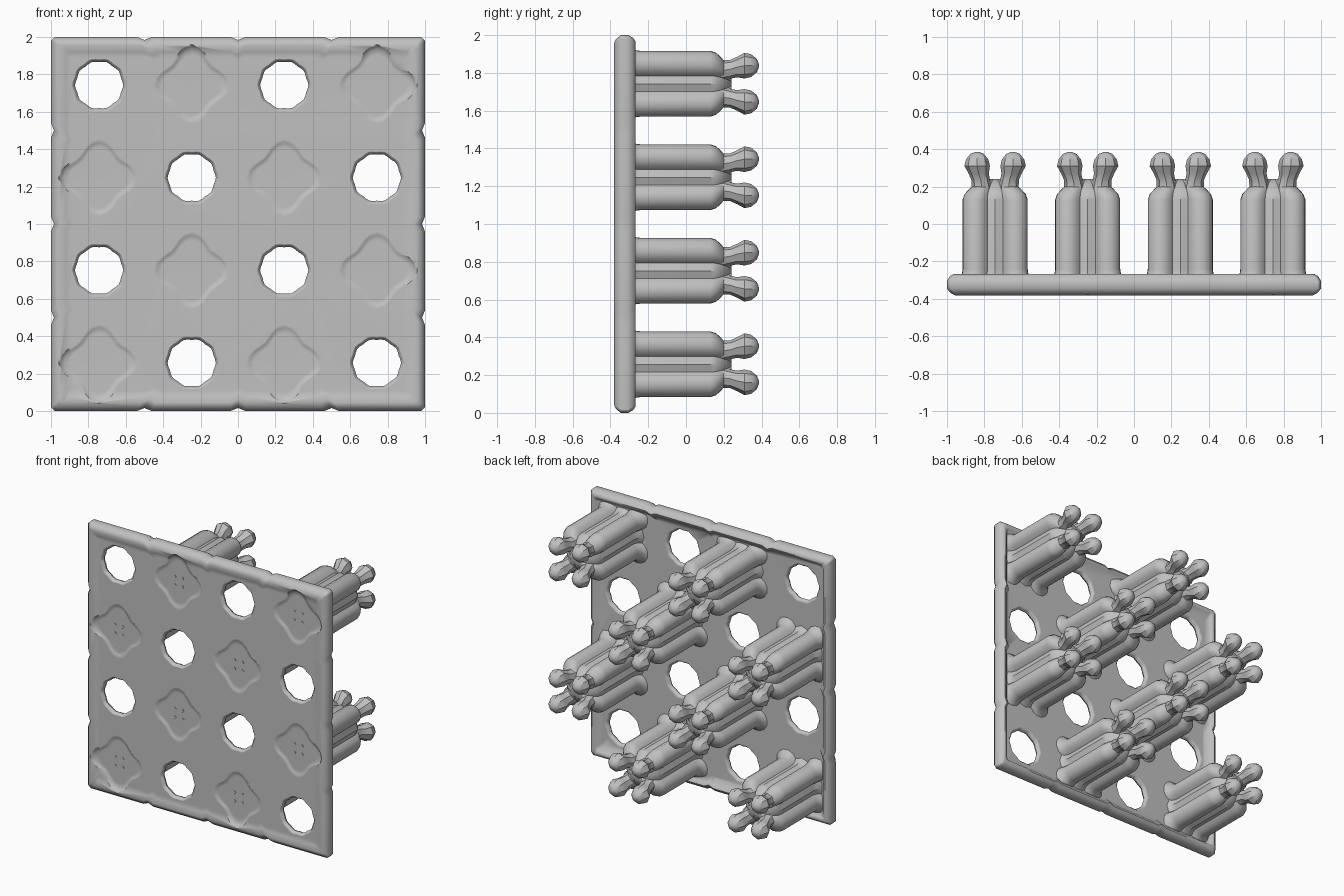
import bpy, bmesh
from math import sin, cos, pi, radians

if "Cube" in bpy.data.objects:
    bpy.data.objects.remove(bpy.data.objects["Cube"])

grey = bpy.data.materials.new("plain grey")
grey.use_nodes = True
GREY = (0.53, 0.53, 0.53, 1)
grey.diffuse_color = GREY
grey.node_tree.nodes["Principled BSDF"].inputs["Base Color"].default_value = GREY

PITCH = 0.495


def loft(bm, rings):
    """Skin a stack of (outline, y) rings and cap both ends."""
    loops = [[bm.verts.new((u, y, v)) for u, v in pts] for pts, y in rings]
    n = len(loops[0])
    for a, b in zip(loops, loops[1:]):
        for i in range(n):
            j = (i + 1) % n
            bm.faces.new((a[i], a[j], b[j], b[i]))
    bm.faces.new(loops[0][::-1])
    bm.faces.new(loops[-1])


def polar(n, radius, centre=(0, 0), shape=lambda a: 1):
    """Closed outline whose radius varies with angle."""
    angles = [2 * pi * i / n for i in range(n)]
    return [(centre[0] + radius * shape(a) * cos(a),
             centre[1] + radius * shape(a) * sin(a)) for a in angles]


def finish(bm, name):
    bmesh.ops.recalc_face_normals(bm, faces=bm.faces)
    mesh = bpy.data.meshes.new(name)
    bm.to_mesh(mesh)
    bm.free()
    mesh.materials.append(grey)
    ob = bpy.data.objects.new(name, mesh)
    bpy.context.collection.objects.link(ob)
    return ob


def activate(ob):
    bpy.ops.object.select_all(action='DESELECT')
    ob.select_set(True)
    bpy.context.view_layer.objects.active = ob


def smooth(ob, angle):
    activate(ob)
    bpy.ops.object.shade_smooth_by_angle(angle=radians(angle))


# Checkerboard of cells: holes alternate with pegs
cells = [((c - 1.5) * PITCH, 1 + (r - 1.5) * PITCH, (c + r) % 2 == 0)
         for r in range(4) for c in range(4)]
peg_cells = [(x, z) for x, z, peg in cells if peg]
hole_cells = [(x, z) for x, z, peg in cells if not peg]


# Plate outline with small notches between the cells
def plate_outline(inset):
    half = 1 - inset
    side = [(-0.98, 0)]
    for notch in (-0.5, 0, 0.5):
        side += [(notch - 0.04, 0), (notch, 0.016), (notch + 0.04, 0)]
    side.append((0.98, 0))
    pts = []
    for q in range(4):
        c, s = round(cos(q * pi / 2)), round(sin(q * pi / 2))
        for t, d in side:
            u, v = t * half, -(half - d)
            pts.append((u * c - v * s, 1 + u * s + v * c))
    return pts


# Plate: rounded rim around a thinner panel
bm = bmesh.new()
loft(bm, [(plate_outline(i), y) for i, y in (
    (0.11, -0.364), (0.08, -0.37), (0.045, -0.382), (0.02, -0.37),
    (0, -0.345), (0, -0.305), (0.015, -0.28), (0.035, -0.267),
    (0.055, -0.275), (0.09, -0.31))])
plate = finish(bm, "plate")

# Cutter: wavy flared holes and soft diamond recesses
bm = bmesh.new()
wavy = lambda a: 1 + 0.025 * cos(10 * a)
for cell in hole_cells:
    loft(bm, [(polar(40, r, cell, wavy), y) for r, y in (
        (0.175, -0.42), (0.155, -0.375), (0.137, -0.357), (0.126, -0.34),
        (0.132, -0.324), (0.15, -0.305), (0.16, -0.24))])
diamond = lambda a: 1 + 0.14 * cos(4 * a)
for cell in peg_cells:
    loft(bm, [(polar(32, r, cell, diamond), y) for r, y in (
        (0.195, -0.39), (0.182, -0.364), (0.165, -0.352), (0.14, -0.347))])
cutter = finish(bm, "plate_cutter")
cutter.hide_render = True

activate(plate)
cut = plate.modifiers.new("openings", 'BOOLEAN')
cut.operation = 'DIFFERENCE'
cut.solver = 'EXACT'
cut.object = cutter
bpy.ops.object.modifier_apply(modifier=cut.name)
bpy.data.objects.remove(cutter)
smooth(plate, 50)
normals = plate.modifiers.new("flat_normals", 'WEIGHTED_NORMAL')
normals.keep_sharp = True


# Peg cross-section: four diagonal lobes with shallow ridged grooves between
def peg_outline(scale):
    pts = []
    for q in range(4):
        local = [(0.149, 0)]
        for k in range(9):
            a = radians(-65 + 27.5 * k)
            local.append((0.105 + 0.07 * cos(a), 0.105 + 0.07 * sin(a)))
        c, s = cos(q * pi / 2), sin(q * pi / 2)
        pts += [((u * c - v * s) * scale, (u * s + v * c) * scale)
                for u, v in local]
    return pts


# Peg: lobed shaft, flared at the plate, tapering into four knobbed prongs
bm = bmesh.new()
loft(bm, [(peg_outline(s), y) for s, y in (
    (1.2, -0.33), (1.2, -0.311), (1.09, -0.292), (1.02, -0.265), (1, -0.24),
    (1, 0.13), (0.94, 0.16), (0.78, 0.19), (0.6, 0.213), (0.3, 0.24))])
for sx in (-1, 1):
    for sz in (-1, 1):
        loft(bm, [(polar(8, r, (sx * off, sz * off)), y) for r, off, y in (
            (0.055, 0.075, 0.12), (0.054, 0.072, 0.2), (0.05, 0.077, 0.235),
            (0.054, 0.088, 0.27), (0.068, 0.096, 0.31),
            (0.06, 0.096, 0.345), (0.036, 0.096, 0.375),
            (0.008, 0.096, 0.386))])
        # Tiny pin set in the recess floor
        loft(bm, [(polar(4, 0.012, (sx * 0.032, sz * 0.032)), y)
                  for y in (-0.351, -0.335)])
peg = finish(bm, "peg_1")
smooth(peg, 35)

for i, (x, z) in enumerate(peg_cells):
    ob = peg
    if i:
        ob = peg.copy()
        ob.name = f"peg_{i + 1}"
        bpy.context.collection.objects.link(ob)
    ob.location = (x, 0, z)
